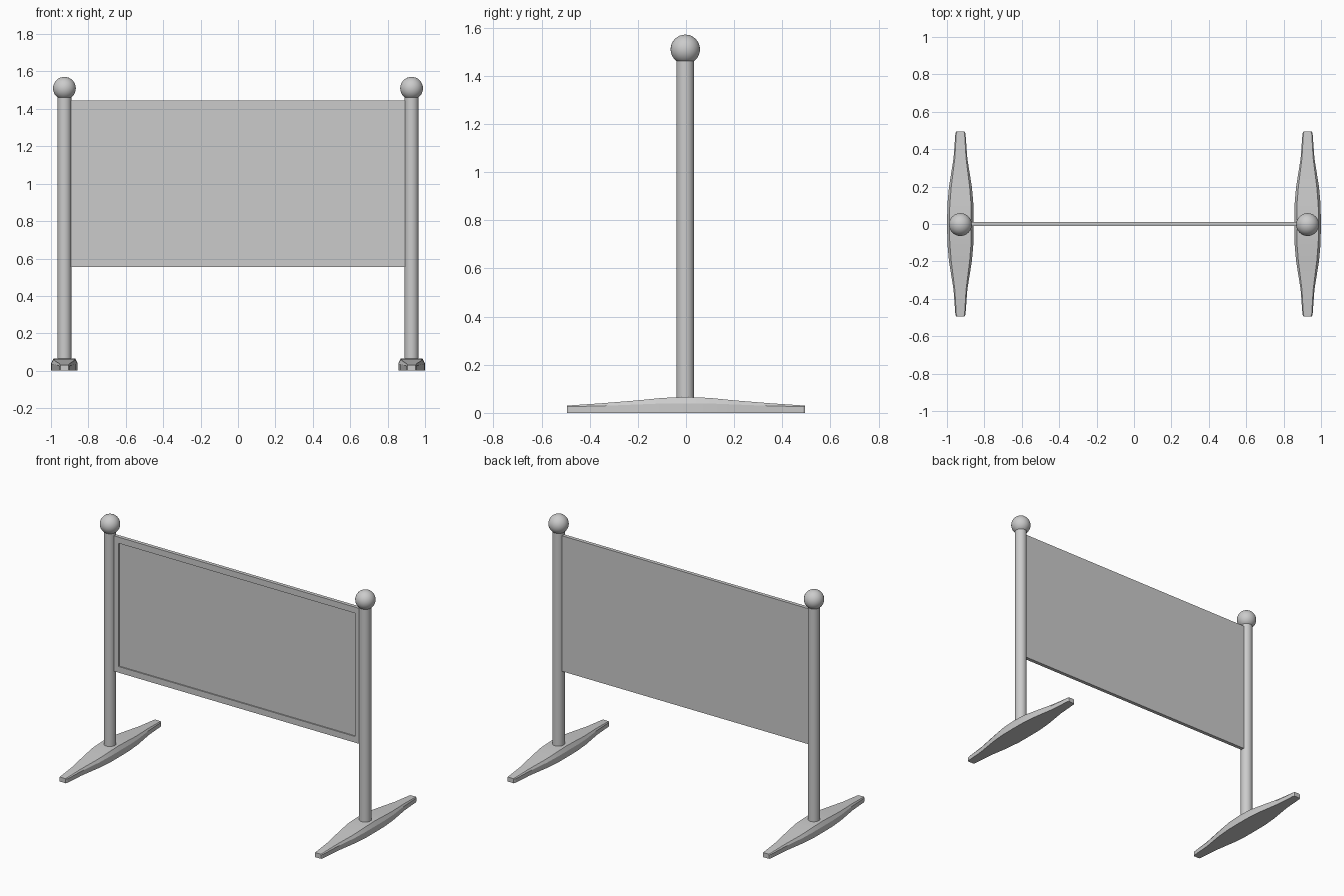
import bpy, bmesh
from mathutils import Vector

if "Cube" in bpy.data.objects:
    bpy.data.objects.remove(bpy.data.objects["Cube"])

POST_X = 0.928


def finish(name, bm, smooth=None):
    bmesh.ops.recalc_face_normals(bm, faces=bm.faces[:])
    me = bpy.data.meshes.new(name)
    bm.to_mesh(me)
    bm.free()
    ob = bpy.data.objects.new(name, me)
    bpy.context.collection.objects.link(ob)
    if smooth:
        bpy.ops.object.select_all(action='DESELECT')
        ob.select_set(True)
        bpy.context.view_layer.objects.active = ob
        bpy.ops.object.shade_smooth_by_angle(angle=smooth)
    return ob


def make_foot(name, x):
    # half of the foot: y, half width, wall height, top half width, top height
    half = [(0.0, 0.071, 0.040, 0.058, 0.066),
            (0.10, 0.070, 0.039, 0.057, 0.062),
            (0.20, 0.061, 0.035, 0.049, 0.052),
            (0.35, 0.037, 0.029, 0.030, 0.040),
            (0.485, 0.027, 0.026, 0.022, 0.031),
            (0.494, 0.022, 0.026, 0.018, 0.030)]
    stations = [(-s[0], *s[1:]) for s in reversed(half[1:])] + half
    bm = bmesh.new()
    rings = []
    for y, w, h, tw, th in stations:
        section = [(-w, 0), (w, 0), (w, h), (tw, th), (-tw, th), (-w, h)]
        rings.append([bm.verts.new((x + sx, y, z)) for sx, z in section])
    for a, b in zip(rings, rings[1:]):
        for i in range(6):
            j = (i + 1) % 6
            bm.faces.new((a[i], a[j], b[j], b[i]))
    bm.faces.new(rings[0])
    bm.faces.new(rings[-1])
    return finish(name, bm, 0.35)


def make_post(name, x):
    bm = bmesh.new()
    r = bmesh.ops.create_cone(bm, cap_ends=True, segments=32, radius1=0.037,
                              radius2=0.037, depth=1.44)
    bmesh.ops.translate(bm, verts=r['verts'], vec=(x, -0.003, 0.76))
    return finish(name, bm, 0.6)


def make_ball(name, x):
    bm = bmesh.new()
    r = bmesh.ops.create_uvsphere(bm, u_segments=32, v_segments=16, radius=0.061)
    bmesh.ops.translate(bm, verts=r['verts'], vec=(x, -0.003, 1.51))
    return finish(name, bm, 0.6)


# feet, posts and ball finials on both sides
for side, x in (("left", -POST_X), ("right", POST_X)):
    make_foot(side + "_foot", x)
    make_post(side + "_post", x)
    make_ball(side + "_ball_finial", x)

# board with a shallow recessed field on the front
bm = bmesh.new()
r = bmesh.ops.create_cube(bm, size=1)
bmesh.ops.scale(bm, verts=r['verts'], vec=(1.80, 0.024, 0.89))
bmesh.ops.translate(bm, verts=r['verts'], vec=(0, 0, 1.0))
bm.normal_update()
front = min(bm.faces, key=lambda f: f.calc_center_median().y)
bmesh.ops.inset_region(bm, faces=[front], thickness=0.057)
ext = bmesh.ops.extrude_face_region(bm, geom=[front])
inner = [v for v in ext['geom'] if isinstance(v, bmesh.types.BMVert)]
bmesh.ops.translate(bm, verts=inner, vec=Vector((0, 0.008, 0)))
if front.is_valid:
    bmesh.ops.delete(bm, geom=[front], context='FACES_ONLY')
finish("notice_board", bm)
